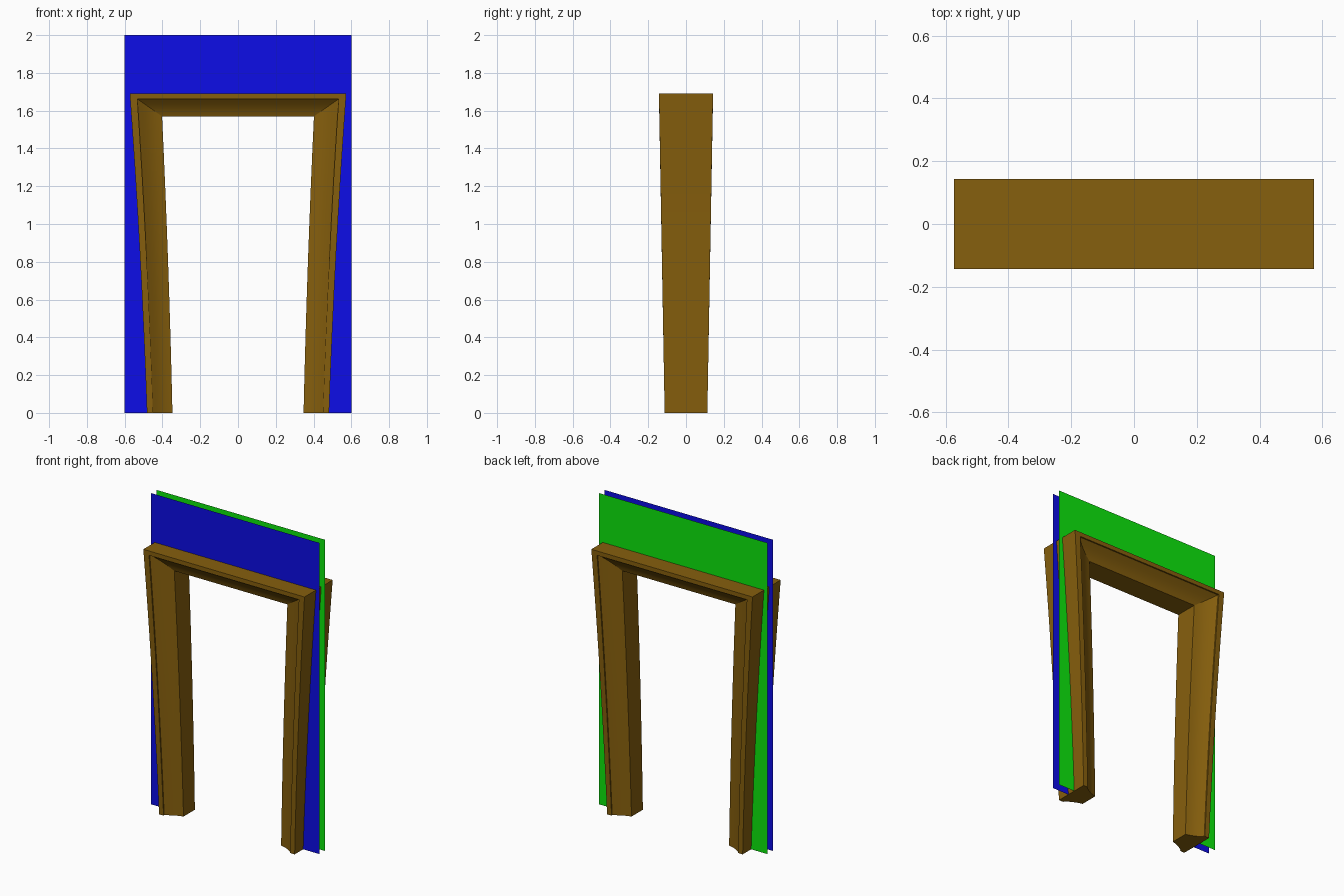
import bpy, bmesh, math

if "Cube" in bpy.data.objects:
    bpy.data.objects.remove(bpy.data.objects["Cube"])


def material(name, rgb):
    m = bpy.data.materials.new(name)
    m.diffuse_color = (*rgb, 1)
    m.use_nodes = True
    m.node_tree.nodes["Principled BSDF"].inputs["Base Color"].default_value = m.diffuse_color
    return m


def add_object(name, bm, mat):
    mesh = bpy.data.meshes.new(name)
    bm.to_mesh(mesh)
    bm.free()
    mesh.materials.append(mat)
    ob = bpy.data.objects.new(name, mesh)
    bpy.context.collection.objects.link(ob)
    return ob


def lerp(a, b, t):
    return a + (b - a) * t


# Thin wall sheets with a doorway cut-out hidden behind the frame
def wall(name, y, mat):
    bm = bmesh.new()
    outline = [(-0.6, 0), (-0.6, 2), (0.6, 2), (0.6, 0),
               (0.44, 0), (0.44, 1.63), (-0.44, 1.63), (-0.44, 0)]
    if y > 0:
        outline.reverse()
    v = [bm.verts.new((x, y, z)) for x, z in outline]
    if y < 0:
        quads = [(0, 1, 6, 7), (1, 2, 5, 6), (2, 3, 4, 5)]
    else:
        quads = [(0, 1, 6, 7), (1, 2, 5, 6), (2, 3, 4, 5)]
    for q in quads:
        bm.faces.new([v[i] for i in q])
    bmesh.ops.recalc_face_normals(bm, faces=bm.faces)
    if bm.faces[:][0].normal.y * y < 0:
        bmesh.ops.reverse_faces(bm, faces=bm.faces)
    return add_object(name, bm, mat)


wall("front_wall", -0.027, material("blue", (0.004, 0.004, 0.8)))
wall("back_wall", 0.027, material("green", (0.004, 0.8, 0.004)))

# Frame moulding section: u runs outer to inner, v is the fraction of half depth
COVE = 6
half = [(0, 1), (0.235, 1)]
for i in range(COVE + 1):
    s = i / COVE
    half.append((lerp(0.235, 1, s), lerp(0.94, 0.51, s) - 0.06 * math.sin(math.pi * s)))
section = [(u, -v) for u, v in half] + [(u, v) for u, v in reversed(half)]

# Section rings up one leg, mitred at the top, then mirrored for the other leg
STEPS = 8


def ring(bm, t, side):
    w = 0.65 * t + 0.35 * t * t
    outer, inner = lerp(0.482, 0.573, w), lerp(0.347, 0.402, w)
    depth = lerp(0.113, 0.143, t)
    return [bm.verts.new((side * lerp(outer, inner, u), v * depth,
                          lerp(1.69, 1.57, u) * t)) for u, v in section]


bm = bmesh.new()
rings = [ring(bm, i / STEPS, -1) for i in range(STEPS + 1)]
rings += [ring(bm, i / STEPS, 1) for i in range(STEPS, -1, -1)]
n = len(section)
for a, b in zip(rings, rings[1:]):
    for i in range(n):
        j = (i + 1) % n
        bm.faces.new((a[i], a[j], b[j], b[i]))
bm.faces.new(rings[0])
bm.faces.new(rings[-1])
bmesh.ops.recalc_face_normals(bm, faces=bm.faces)
frame = add_object("door_frame", bm, material("brown", (0.24, 0.115, 0.004)))

bpy.context.view_layer.objects.active = frame
frame.select_set(True)
bpy.ops.object.shade_smooth_by_angle(angle=math.radians(25))
